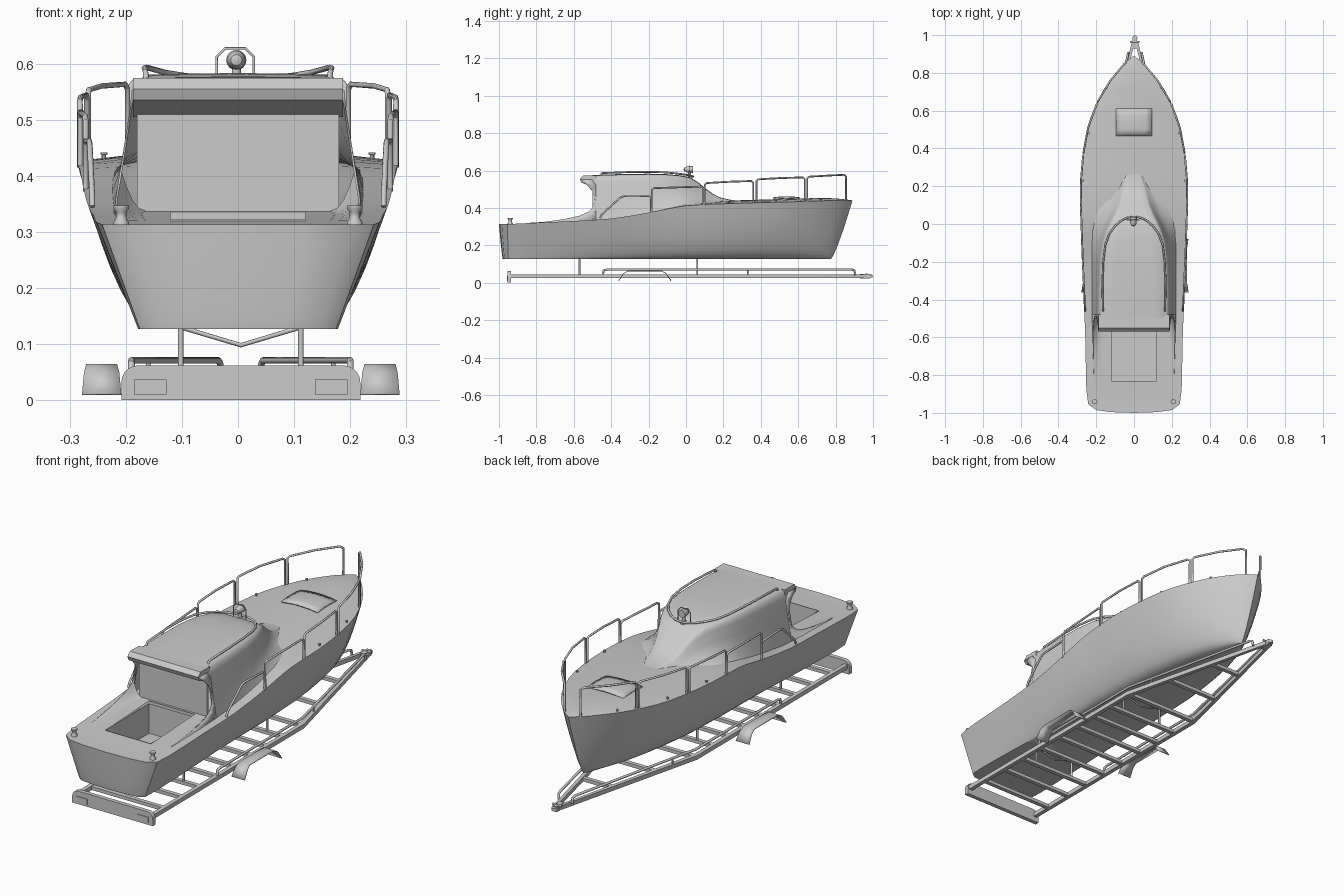
import bpy, bmesh, math
from mathutils import Vector

if "Cube" in bpy.data.objects:
    bpy.data.objects.remove(bpy.data.objects["Cube"])


def mesh_obj(name, verts, faces, smooth=40, solid=0.0):
    me = bpy.data.meshes.new(name)
    me.from_pydata([tuple(v) for v in verts], [], faces)
    bm = bmesh.new()
    bm.from_mesh(me)
    bmesh.ops.remove_doubles(bm, verts=bm.verts, dist=1e-5)
    bmesh.ops.recalc_face_normals(bm, faces=bm.faces)
    bm.to_mesh(me)
    bm.free()
    ob = bpy.data.objects.new(name, me)
    bpy.context.collection.objects.link(ob)
    if solid:
        m = ob.modifiers.new("thickness", 'SOLIDIFY')
        m.thickness = solid
        m.offset = 0
    bpy.ops.object.select_all(action='DESELECT')
    ob.select_set(True)
    bpy.context.view_layer.objects.active = ob
    if smooth:
        bpy.ops.object.shade_smooth_by_angle(angle=math.radians(smooth))
    return ob


def loft(name, rows, smooth=40, solid=0.0, skip=None):
    n = len(rows[0])
    faces = [(i * n + j, i * n + j + 1, (i + 1) * n + j + 1, (i + 1) * n + j)
             for i in range(len(rows) - 1) for j in range(n - 1) if not (skip and skip(i, j))]
    return mesh_obj(name, [v for r in rows for v in r], faces, smooth, solid)


def box(name, x0, x1, y0, y1, z0, z1):
    v = [(x, y, z) for x in (x0, x1) for y in (y0, y1) for z in (z0, z1)]
    f = [(0, 1, 3, 2), (4, 6, 7, 5), (0, 4, 5, 1), (2, 3, 7, 6), (0, 2, 6, 4), (1, 5, 7, 3)]
    return mesh_obj(name, v, f, 0)


def prism(name, poly, vec):
    n, d = len(poly), Vector(vec)
    v = [Vector(p) for p in poly] + [Vector(p) + d for p in poly]
    f = [tuple(range(n)), tuple(range(n, 2 * n))] + [(i, (i + 1) % n, n + (i + 1) % n, n + i) for i in range(n)]
    return mesh_obj(name, v, f, 30)


def pipe(name, pts, r=0.005):
    cu = bpy.data.curves.new(name, 'CURVE')
    cu.dimensions = '3D'
    cu.bevel_depth = r
    cu.bevel_resolution = 2
    cu.use_fill_caps = True
    sp = cu.splines.new('POLY')
    sp.points.add(len(pts) - 1)
    for p, c in zip(sp.points, pts):
        p.co = (*c, 1)
    ob = bpy.data.objects.new(name, cu)
    bpy.context.collection.objects.link(ob)
    bpy.ops.object.select_all(action='DESELECT')
    ob.select_set(True)
    bpy.context.view_layer.objects.active = ob
    bpy.ops.object.convert(target='MESH')
    bpy.ops.object.shade_smooth_by_angle(angle=math.radians(50))


def lathe(name, prof, loc, axis='Z', n=16):
    rows = []
    for r, h in prof:
        ring = [(r * math.cos(2 * math.pi * k / n), r * math.sin(2 * math.pi * k / n), h) for k in range(n + 1)]
        rows.append([Vector(p if axis == 'Z' else (p[0], p[2], p[1])) + Vector(loc) for p in ring])
    return loft(name, rows)


# Hull stations: top y, bottom y, half width, bottom half width, sheer height
ST = [(-1, -.98, 0, 0, .313), (-.996, -.977, .12, .09, .313), (-.985, -.97, .2, .15, .313),
      (-.955, -.95, .242, .175, .313), (-.88, -.88, .252, .178, .317), (-.6, -.6, .258, .17, .33),
      (-.4, -.4, .266, .16, .343), (-.2, -.2, .275, .15, .375), (0, 0, .282, .14, .412),
      (.2, .19, .286, .13, .422), (.4, .38, .268, .105, .428), (.55, .52, .235, .08, .432),
      (.7, .645, .168, .05, .437), (.8, .72, .098, .026, .44), (.86, .758, .042, .01, .44),
      (.89, .775, 0, 0, .44)]


def slope(i, k):
    a, b = ST[max(i - 1, 0)], ST[min(i + 1, len(ST) - 1)]
    return (b[k] - a[k]) / (b[0] - a[0])


def at(y, k):
    i = max(j for j in range(len(ST) - 1) if ST[j][0] <= y + 1e-9)
    h = ST[i + 1][0] - ST[i][0]
    t = (y - ST[i][0]) / h
    return (ST[i][k] * (2 * t**3 - 3 * t**2 + 1) + ST[i + 1][k] * (3 * t**2 - 2 * t**3)
            + h * (slope(i, k) * (t**3 - 2 * t**2 + t) + slope(i + 1, k) * (t**3 - t**2)))


YS = sorted(set([s[0] for s in ST] + [-.83, -.5, -.7, -.3, -.25, -.15, -.1, -.05, .1, .3, .48, .625, .75, .83, .88]))

# Hull shell with rounded bilge and flat bottom
TS = (0, .03, .08, .15, .25, .4, .55, .7, .85, 1)
rows = []
for y in YS:
    yb, w, wb, zt = at(y, 1), max(at(y, 2), 0), max(at(y, 3), 0), at(y, 4)
    p = 1 if y < -.85 else max(.52, 1 - (y + .85) * .6)
    half = [(wb + (w - wb) * t**p, yb + (y - yb) * t**.8, .127 + (zt - .127) * t) for t in TS]
    rows.append([(-a, b, c) for a, b, c in half[::-1]] + half)
loft("hull", rows, 45)

# Deck with cockpit opening
rows = []
for y in YS:
    w, zt = max(at(y, 2), 0), at(y, 4)
    k = min(.12, w * .5)
    xs = [-w, -(w + k) / 2, -k, -k / 2, 0, k / 2, k, (w + k) / 2, w]
    crown = .016 * min(1, max(0, (y + .2) / .4)) * min(1, w / .15)
    rows.append([(x, y, zt + crown * (1 - (x / w)**2 if w > 0 else 0)) for x in xs])
loft("deck", rows, skip=lambda i, j: -.84 < YS[i] < -.51 and 2 <= j <= 5)

# Cockpit well
v = [(x, y, z) for z in (.18, .322) for x, y in ((-.12, -.83), (.12, -.83), (.12, -.5), (-.12, -.5))]
mesh_obj("cockpit_well", v, [(0, 1, 2, 3), (0, 1, 5, 4), (1, 2, 6, 5), (2, 3, 7, 6), (3, 0, 4, 7)], 0)

# Cabin: y, base half width, roof half width, roof height
CAB = [(-.5, .222, .187, .575), (-.35, .222, .186, .58), (-.2, .224, .18, .582), (-.1, .224, .167, .579),
       (-.03, .222, .145, .573), (.02, .217, .122, .563), (.06, .21, .102, .54), (.1, .2, .086, .507),
       (.14, .185, .075, .477), (.18, .165, .065, .455), (.24, .13, .05, .442), (.3, .08, .03, .436)]
rows = []
for y, wb, wt, zt in CAB:
    zb = at(y, 4) - .002
    h = zt - zb
    c = min(1, max(0, (y + .3) / .35))      # concave blend into the foredeck
    x1, x2 = .28 + .34 * c, .65 + .22 * c
    half = [(wb, zb), (wb * (1 - x1) + wt * x1, zb + h * (.25 - .05 * c)), (wb * (1 - x2) + wt * x2, zb + h * .55),
            (wt + .002, zb + h * .84), (wt - .004, zb + h * .94), (wt * .9, zb + h * .99), (wt * .55, zt), (0, zt + .001)]
    rows.append([(x, y, z) for x, z in half] + [(-x, y, z) for x, z in half[-2::-1]])
loft("cabin", rows, 60)
box("bulkhead", -.18, .18, -.49, -.48, .18, .53)
prism("roof_overhang", [(-.187, -.48, .573), (-.187, -.55, .574), (-.187, -.568, .555), (-.187, -.56, .535),
                        (-.187, -.48, .505)], (.374, 0, 0))

# Swept cabin side wings: outer skin following the cabin side, filleted inside to the deck
EDGE = [(-.565, .553), (-.53, .522), (-.5, .49), (-.487, .455), (-.492, .41), (-.52, .38),
        (-.57, .358), (-.65, .34), (-.76, .325), (-.86, .315)]


def side_x(z):
    return .188 + max(0, .535 - z) * .16


for side in (-1, 1):
    rows = []
    for y, z in EDGE:
        x = side_x(z) - .015 * max(0, -.57 - y) / .3
        rows.append([(side * x, y, z), (side * side_x(z), min(-.48, y + .06) if z > .45 else -.48, z)])
    loft("cabin_wing", rows, 40, .004)
    rows = []
    for y, z in EDGE[4:]:
        x, zd = side_x(z) - .015 * max(0, -.57 - y) / .3, at(y, 4) + .001
        rows.append([(side * (x - .045 * t), y, zd + max(0, z - zd) * (1 - t)**2.2) for t in (0, .2, .45, .7, 1)])
    loft("wing_fillet", rows, 40)

# Guard rails along both deck edges
RAILS = [[(-.46, .345), (-.45, .365), (-.355, .453), (-.335, .462), (-.195, .462), (-.187, .455), (-.187, .372)],
         [(-.183, .375), (-.183, .498), (-.17, .506), (.08, .514), (.093, .505), (.093, .415)],
         [(.1, .415), (.1, .525), (.11, .533), (.23, .54), (.35, .544), (.36, .535), (.36, .425)],
         [(.377, .425), (.377, .545), (.387, .553), (.51, .56), (.625, .563), (.635, .555), (.635, .432)],
         [(.648, .432), (.648, .56), (.658, .567), (.76, .573), (.845, .577), (.856, .568), (.856, .438)]]
for side in (-1, 1):
    for r in RAILS:
        pipe("guard_rail", [(side * (at(y, 2) - .004), y, z) for y, z in r])
    # Stern bollards and deck cleats
    lathe("bollard", [(0, 0), (.014, 0), (.014, .004), (.009, .012), (.009, .022), (.014, .028), (.014, .034), (0, .034)],
          (side * .208, -.94, .313))
    for y in (.23, .48, .72):
        lathe("cleat", [(0, 0), (.004, 0), (.004, .007), (.006, .008), (.006, .011), (0, .011)],
              (side * (at(y, 2) - .015), y, at(y, 4)), n=8)

# Foredeck hatch
loft("hatch", [[(x, y, .453 - .9 * x * x + .006 * (1 - ((y - .537) / .075)**2)) for x in
                (-.095, -.06, -.03, 0, .03, .06, .095)] for y in (.465, .5, .537, .575, .61)], 40, .006)

# Roof grab rails
for side in (-1, 1):
    pts = [(.163, -.46, .572), (.165, -.45, .586), (.167, -.3, .592), (.163, -.2, .593), (.152, -.11, .59),
           (.13, -.05, .584), (.1, -.01, .579), (.065, .02, .574), (.03, .035, .57), (0, .038, .568)]
    pipe("roof_rail", [(side * x, y, z) for x, y, z in pts])

# Searchlight with guard hoop
lathe("light_foot", [(.016, 0), (.016, .006), (.008, .014), (.008, .04)], (-.003, .02, .555))
lathe("searchlight", [(0, -.028), (.01, -.024), (.016, -.012), (.018, .015), (.018, .022), (0, .022)],
      (-.003, .015, .606), 'Y')
pipe("light_guard", [(x - .005, .02, z) for x, z in ((-.033, .563), (-.033, .612), (-.018, .627), (.018, .627),
                                                     (.033, .612), (.033, .563))], .0025)

# Trailer tail board with lamps
X = .005
arc = [(.183 + .03 * math.cos(a), .032 + .03 * math.sin(a)) for a in [math.pi / 10 * k for k in range(6)]]
prof = [(.213, 0)] + arc + [(-x, z) for x, z in arc[::-1]] + [(-.213, 0)]
prism("tail_board", [(x + X, -.955, z) for x, z in prof], (0, .02, 0))
for side in (-1, 1):
    c = X + side * .161
    box("tail_lamp", c - .029, c + .029, -.958, -.95, .01, .037)

# Trailer frame
for side in (-1, 1):
    poly = [(X + side * x, y, .025) for x, y in ((.205, -.94), (.205, .2), (.015, .97), (0, .97), (.185, .195), (.185, -.94))]
    prism("frame_rail", poly, (0, 0, .02))
    # Raised bunk tube
    pipe("bunk_rail", [(X + side * x, y, z) for x, y, z in
                       ((.195, -.445, .04), (.195, -.44, .066), (.195, -.42, .071), (.195, .2, .071),
                        (.04, .885, .071), (.037, .9, .066), (.035, .905, .04))], .006)
    pipe("bunk_post", [(X + side * .165, .33, .03), (X + side * .165, .33, .072)], .004)
    # Keel support posts
    for y in (-.57, .06):
        pipe("support_post", [(X + side * .107, y, .035), (X + side * .107, y, .13)], .005)
    # Angular wheel fender
    fp = [(.07, -.36, .01), (.063, -.335, .048), (.055, -.31, .063), (.055, -.13, .063), (.063, -.105, .048), (.07, -.08, .01)]
    loft("fender", [[(X + side * (.248 - w / 2), y, z), (X + side * (.248 + w / 2), y, z)] for w, y, z in fp], 30, .004)
for y in (-.57, .06):
    pipe("keel_cradle", [(X - .107, y, .13), (X, y, .098), (X + .107, y, .13)], .004)

# Trailer cross members
for y in (-.84, -.7, -.57, -.44, -.31, -.18, -.06, .06, .2, .42, .66):
    w = .19 if y <= .2 else .19 * (.97 - y) / .77
    box("cross_member", X - w, X + w, y - .01, y + .01, .027, .043)

# Hitch coupling
box("hitch", X - .012, X + .012, .93, .985, .022, .048)
lathe("hitch_cup", [(0, 0), (.013, 0), (.013, .014), (0, .016)], (X, .985, .028))
pipe("hitch_handle", [(X - .025, .965, .046), (X + .025, .965, .046)], .005)
